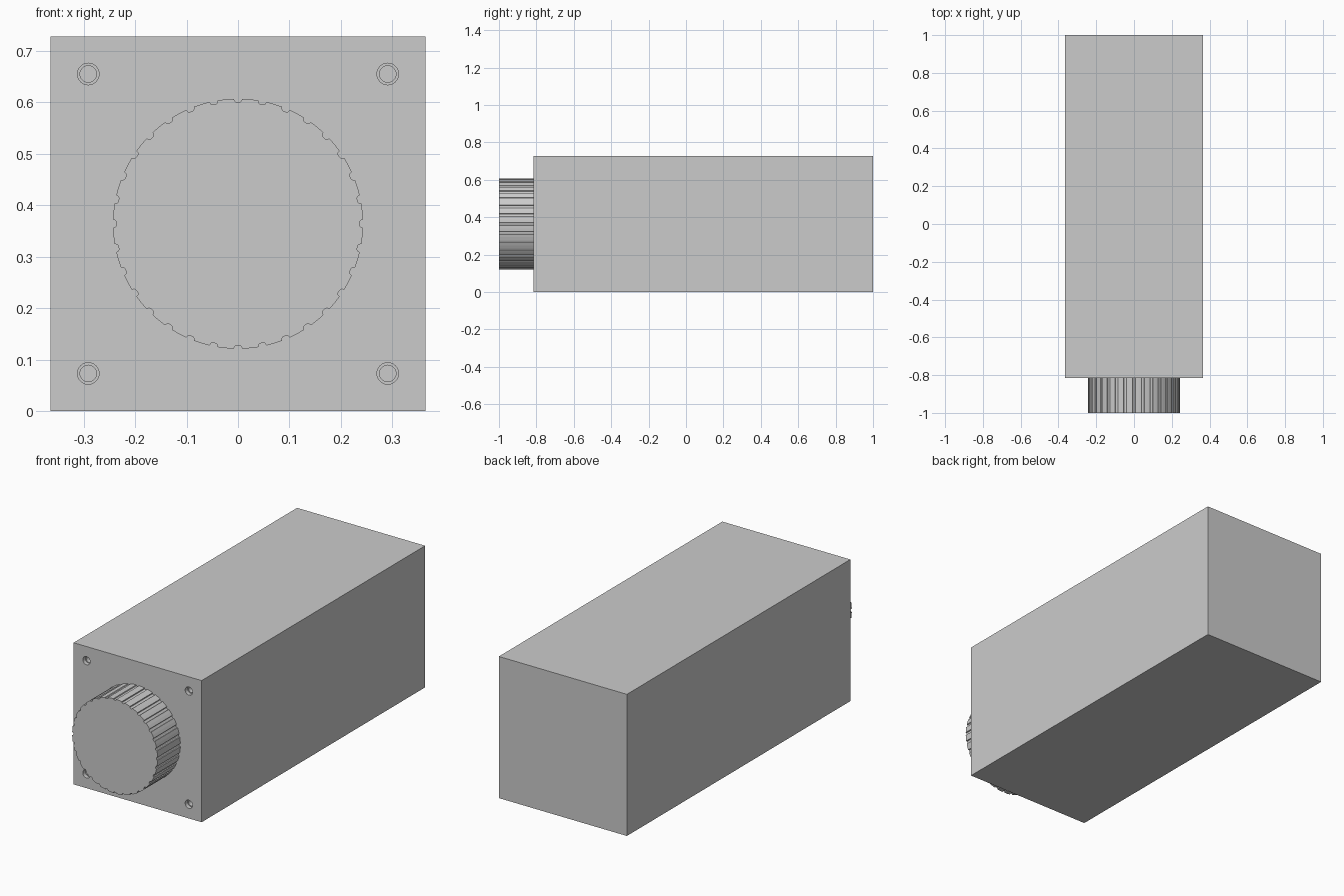
import bpy, bmesh
from math import sin, cos, pi

if "Cube" in bpy.data.objects:
    bpy.data.objects.remove(bpy.data.objects["Cube"])

HALF = 0.364
FRONT, BACK = -0.815, 1.0
MID = 0.364


def make_object(name, bm):
    bmesh.ops.recalc_face_normals(bm, faces=bm.faces)
    mesh = bpy.data.meshes.new(name)
    bm.to_mesh(mesh)
    bm.free()
    obj = bpy.data.objects.new(name, mesh)
    bpy.context.collection.objects.link(obj)
    return obj


def stack_rings(bm, rings):
    """Skin a list of equal-length point rings and cap both ends."""
    loops = [[bm.verts.new(p) for p in ring] for ring in rings]
    n = len(loops[0])
    for a, b in zip(loops, loops[1:]):
        for i in range(n):
            j = (i + 1) % n
            bm.faces.new((a[i], a[j], b[j], b[i]))
    bm.faces.new(loops[0])
    bm.faces.new(loops[-1])


def circle(x, y, z, r, n=32):
    return [(x + r * cos(2 * pi * i / n), y, z + r * sin(2 * pi * i / n))
            for i in range(n)]


# Long square housing
bm = bmesh.new()
bmesh.ops.create_cube(bm, size=1)
for v in bm.verts:
    v.co = (v.co.x * 2 * HALF, (FRONT + BACK) / 2 + v.co.y * (BACK - FRONT),
            MID + v.co.z * 2 * HALF)
housing = make_object("housing", bm)

# Stepped screw holes in the four front corners
bm = bmesh.new()
for sx in (-1, 1):
    for sz in (-1, 1):
        steps = [(FRONT - 0.02, 0.021), (FRONT + 0.02, 0.021),
                 (FRONT + 0.02, 0.016), (FRONT + 0.06, 0.016)]
        stack_rings(bm, [circle(sx * 0.291, y, MID + sz * 0.291, r)
                         for y, r in steps])
cutter = make_object("screw_hole_cutter", bm)
cutter.hide_render = True

mod = housing.modifiers.new("screw_holes", "BOOLEAN")
mod.operation = "DIFFERENCE"
mod.solver = "EXACT"
mod.object = cutter
bpy.context.view_layer.objects.active = housing
bpy.ops.object.modifier_apply(modifier=mod.name)
bpy.data.objects.remove(cutter)

# Round knob with 32 small grip grooves
FLUTES = 32
groove = [(-0.17, 0.243), (-0.14, 0.2385), (-0.075, 0.2365), (0.075, 0.2365),
          (0.14, 0.2385), (0.17, 0.243), (0.5, 0.243)]
profile = []
for i in range(FLUTES):
    for offset, r in groove:
        a = 2 * pi * (i + offset) / FLUTES
        profile.append((r * cos(a), MID + r * sin(a)))
bm = bmesh.new()
stack_rings(bm, [[(x, y, z) for x, z in profile] for y in (-1.0, FRONT)])
make_object("knob", bm)
